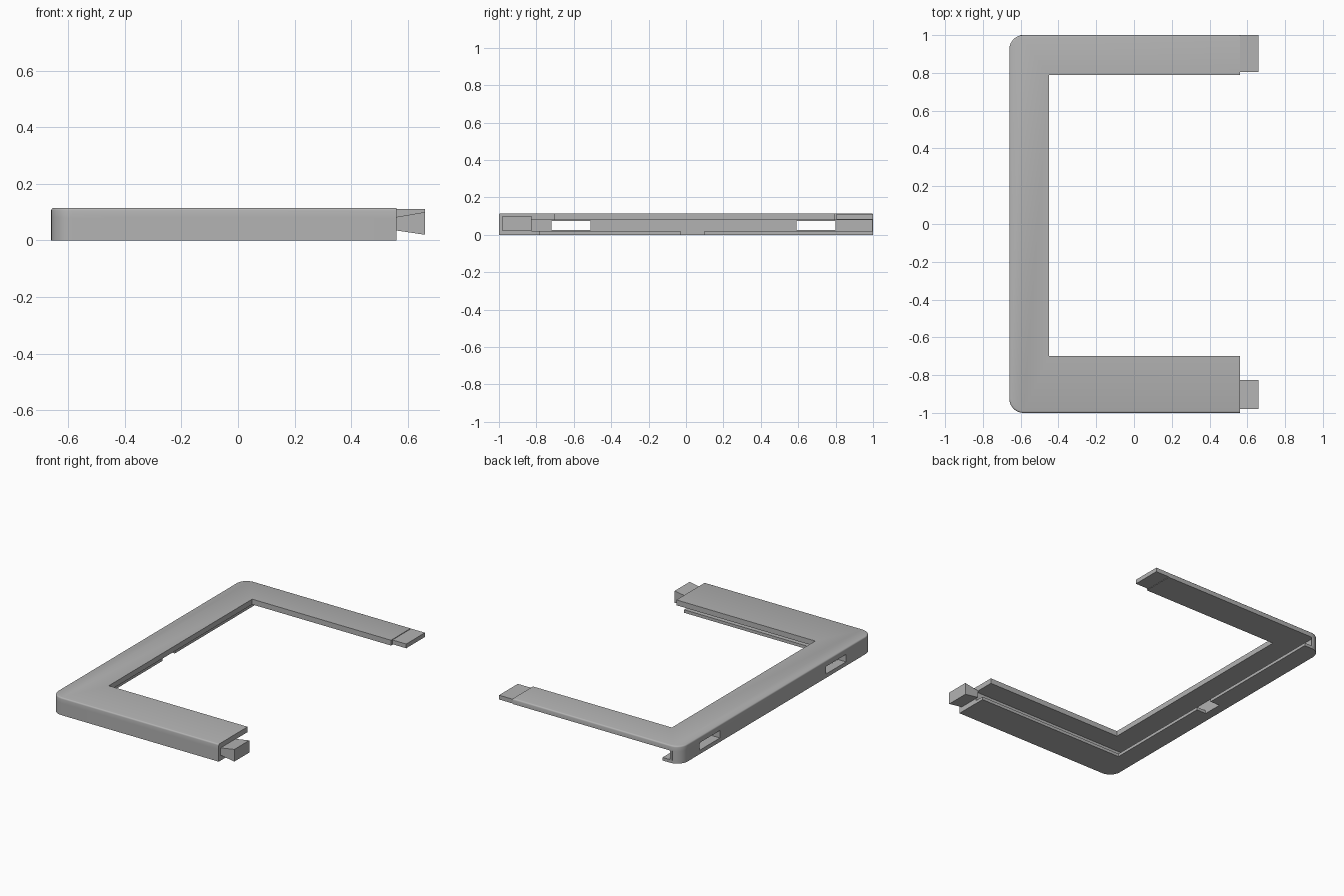
import bpy, bmesh, math
from mathutils import Vector

if "Cube" in bpy.data.objects:
    bpy.data.objects.remove(bpy.data.objects["Cube"], do_unlink=True)

grey = bpy.data.materials.new("mid grey")
grey.use_nodes = True
colour = (0.45, 0.45, 0.45, 1)
grey.diffuse_color = colour
grey.node_tree.nodes["Principled BSDF"].inputs["Base Color"].default_value = colour

LEFT, END, FRONT, BACK = -0.66, 0.56, -1.0, 1.0
LIP_TOP, PLATE_BOTTOM, TOP = 0.02, 0.08, 0.115
RADIUS, SEGMENTS = 0.075, 8


def arc(cx, cy, start):
    """Quarter circle for an outer corner, counter-clockwise."""
    angles = [start + math.pi / 2 * i / SEGMENTS for i in range(SEGMENTS + 1)]
    return [(cx + RADIUS * math.cos(a), cy + RADIUS * math.sin(a)) for a in angles]


BACK_CORNER = arc(LEFT + RADIUS, BACK - RADIUS, math.pi / 2)
FRONT_CORNER = arc(LEFT + RADIUS, FRONT + RADIUS, math.pi)


def add_object(name, bm):
    bmesh.ops.recalc_face_normals(bm, faces=bm.faces)
    mesh = bpy.data.meshes.new(name)
    bm.to_mesh(mesh)
    bm.free()
    mesh.materials.append(grey)
    obj = bpy.data.objects.new(name, mesh)
    bpy.context.collection.objects.link(obj)
    return obj


def prism(name, outline, bottom, top, soften=0):
    """Extrude an outline upwards, optionally rounding its outer top rim."""
    bm = bmesh.new()
    face = bm.faces.new([bm.verts.new((x, y, bottom)) for x, y in outline])
    new = bmesh.ops.extrude_face_region(bm, geom=[face])["geom"]
    bmesh.ops.translate(bm, vec=(0, 0, top - bottom),
                        verts=[v for v in new if isinstance(v, bmesh.types.BMVert)])
    if soften:
        def outer(v):
            return (v.co.z > top - 1e-5 and
                    (v.co.x < LEFT + RADIUS + 1e-4 or abs(v.co.y) > BACK - 1e-4))
        rim = [e for e in bm.edges if all(outer(v) for v in e.verts)]
        bmesh.ops.bevel(bm, geom=rim, offset=soften, segments=3,
                        profile=0.5, affect='EDGES')
    return add_object(name, bm)


def l_outline(inner_x, inner_y):
    """Long left side plus front arm, open at the back."""
    return (BACK_CORNER + FRONT_CORNER +
            [(END, FRONT), (END, inner_y), (inner_x, inner_y), (inner_x, BACK)])


def box(name, low, high):
    bm = bmesh.new()
    bmesh.ops.create_cube(bm, size=1)
    low, high = Vector(low), Vector(high)
    for v in bm.verts:
        v.co = (low + high) / 2 + v.co * (high - low)
    return add_object(name, bm)


def cut(target, cutter):
    mod = target.modifiers.new("cut", 'BOOLEAN')
    mod.operation = 'DIFFERENCE'
    mod.solver = 'EXACT'
    mod.object = cutter
    bpy.context.view_layer.objects.active = target
    bpy.ops.object.modifier_apply(modifier=mod.name)
    bpy.data.objects.remove(cutter, do_unlink=True)


# C-shaped top plate
plate_outline = (BACK_CORNER + FRONT_CORNER +
                 [(END, FRONT), (END, -0.70), (-0.45, -0.70),
                  (-0.45, 0.79), (END, 0.79), (END, BACK)])
plate = prism("top_plate", plate_outline, PLATE_BOTTOM, TOP, soften=0.009)

# Outer wall with two slots through the long side
wall = prism("outer_wall", l_outline(-0.60, -0.84), LIP_TOP, PLATE_BOTTOM)
for start in (-0.72, 0.59):
    cut(wall, box("slot_cutter", (LEFT - 0.1, start, 0.026), (-0.55, start + 0.21, 0.075)))

# Bottom lip with a notch near the middle
lip = prism("bottom_lip", l_outline(-0.53, -0.78), 0, LIP_TOP)
cut(lip, box("notch_cutter", (-0.60, -0.03, -0.1), (-0.45, 0.10, 0.1)))

# Flat tongue on the back arm
box("back_tongue", (END, 0.805, 0.083), (0.66, BACK, 0.111))

# Flared dovetail on the front arm
dovetail = box("front_dovetail", (END, -0.98, 0.02), (0.66, -0.825, 0.10))
for v in dovetail.data.vertices:
    if v.co.x < 0.6:
        v.co.z = 0.083 if v.co.z > 0.06 else 0.035

# Smooth rounded corners, sharp edges elsewhere
bpy.ops.object.select_all(action='DESELECT')
for obj in (plate, wall, lip):
    obj.select_set(True)
bpy.context.view_layer.objects.active = plate
bpy.ops.object.shade_smooth_by_angle(angle=math.radians(35))
